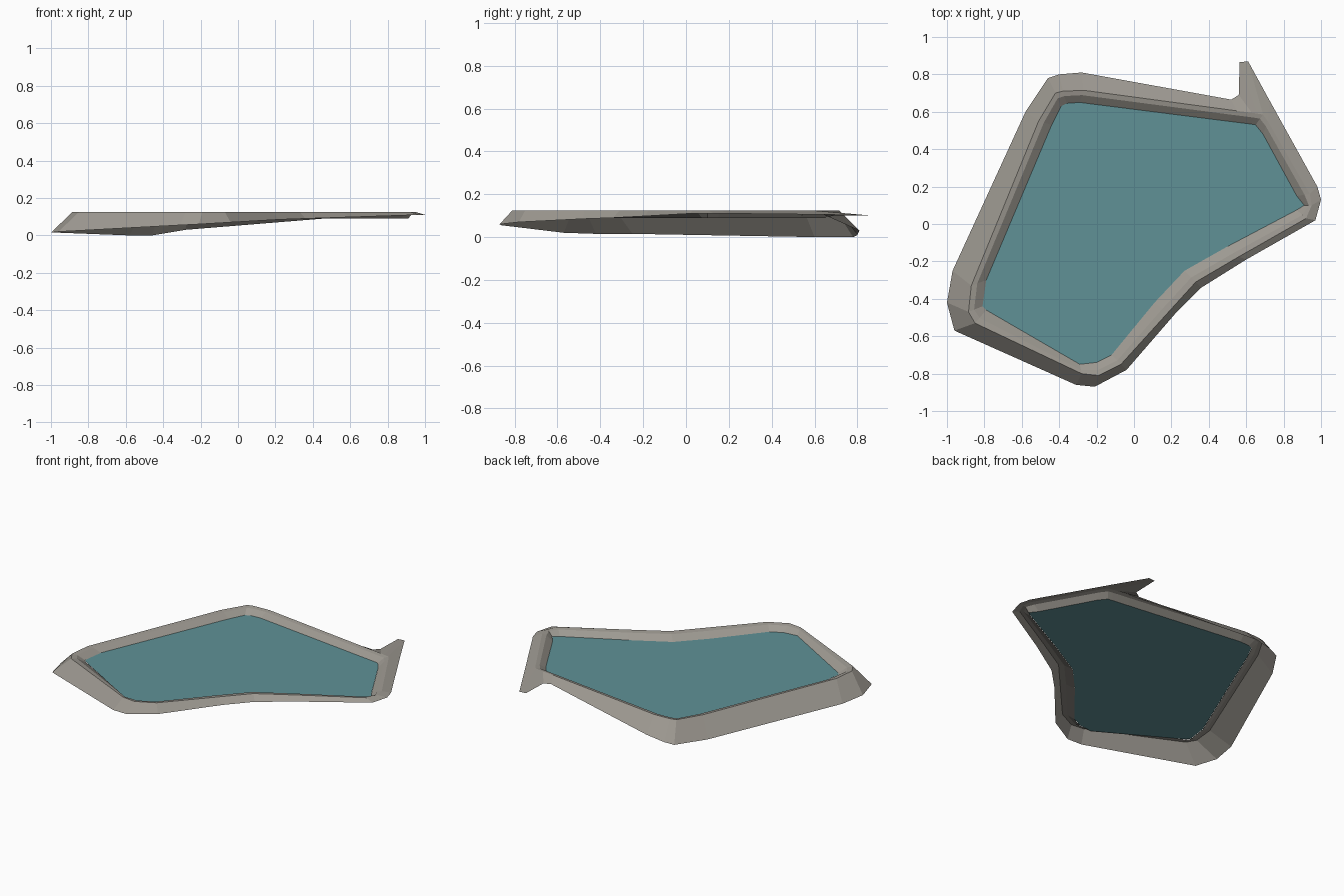
import bpy, bmesh

CREST_Z, LIP_Z, WATER_Z = 0.125, 0.12, 0.092

# One row per cross-section round the pond:
# outer foot x, y, z | crest x, y | waterline x, y
SECTIONS = [
    (-0.46, 0.78, 0.00, -0.42, 0.70, -0.39, 0.63),
    (-0.40, 0.80, 0.01, -0.38, 0.71, -0.36, 0.645),
    (-0.28, 0.81, 0.03, -0.27, 0.715, -0.29, 0.65),
    (0.52, 0.665, 0.095, 0.55, 0.605, 0.50, 0.55),
    (0.56, 0.69, 0.10, 0.63, 0.595, 0.58, 0.54),
    (0.565, 0.865, 0.10, 0.66, 0.59, 0.62, 0.535),
    (0.61, 0.87, 0.10, 0.69, 0.585, 0.65, 0.53),
    (0.725, 0.66, 0.105, 0.715, 0.55, 0.69, 0.48),
    (0.98, 0.20, 0.11, 0.94, 0.16, 0.87, 0.15),
    (1.00, 0.13, 0.11, 0.95, 0.10, 0.91, 0.10),
    (0.97, 0.02, 0.11, 0.92, 0.03, 0.87, 0.075),
    (0.60, -0.19, 0.098, 0.56, -0.175, 0.50, -0.12),
    (0.36, -0.34, 0.09, 0.33, -0.31, 0.27, -0.25),
    (0.22, -0.48, 0.085, 0.18, -0.475, 0.11, -0.42),
    (-0.04, -0.78, 0.07, -0.07, -0.75, -0.12, -0.70),
    (-0.21, -0.87, 0.06, -0.19, -0.81, -0.20, -0.74),
    (-0.31, -0.86, 0.055, -0.28, -0.80, -0.29, -0.75),
    (-0.96, -0.57, 0.02, -0.85, -0.53, -0.79, -0.46),
    (-1.00, -0.42, 0.015, -0.885, -0.47, -0.81, -0.44),
    (-0.97, -0.25, 0.015, -0.87, -0.33, -0.79, -0.30),
    (-0.58, 0.60, 0.0, -0.51, 0.55, -0.44, 0.53),
]


def material(name, color):
    m = bpy.data.materials.new(name)
    m.diffuse_color = (*color, 1)
    return m


def finish(bm, name, mat):
    me = bpy.data.meshes.new(name)
    bm.normal_update()
    bm.to_mesh(me)
    bm.free()
    me.materials.append(mat)
    ob = bpy.data.objects.new(name, me)
    bpy.context.collection.objects.link(ob)
    return ob


stone = material("grey_stone", (0.34, 0.32, 0.285))
water = material("teal_water", (0.115, 0.285, 0.305))

# Pond bank: outer slope, flat lip and inner slope as one open skin
bm = bmesh.new()
rings = [[], [], [], []]
for ox, oy, oz, cx, cy, wx, wy in SECTIONS:
    lx, ly = cx + (wx - cx) * 0.4, cy + (wy - cy) * 0.4
    points = [(ox, oy, oz), (cx, cy, CREST_Z), (lx, ly, LIP_Z),
              (wx, wy, WATER_Z - 0.002)]
    for ring, p in zip(rings, points):
        ring.append(bm.verts.new(p))
n = len(SECTIONS)
for a, b in zip(rings, rings[1:]):
    for i in range(n):
        j = (i + 1) % n
        bm.faces.new((a[i], b[i], b[j], a[j]))
# Sections run clockwise, so make sure the skin faces up
bm.normal_update()
if sum(f.normal.z * f.calc_area() for f in bm.faces) < 0:
    bmesh.ops.reverse_faces(bm, faces=bm.faces[:])
finish(bm, "pond_bank", stone)

# Water surface: one flat sheet meeting the inner slope
bm = bmesh.new()
face = bm.faces.new([bm.verts.new((s[5], s[6], WATER_Z)) for s in SECTIONS])
face.normal_update()
if face.normal.z < 0:
    face.normal_flip()
bmesh.ops.triangulate(bm, faces=bm.faces[:])
finish(bm, "water_surface", water)
